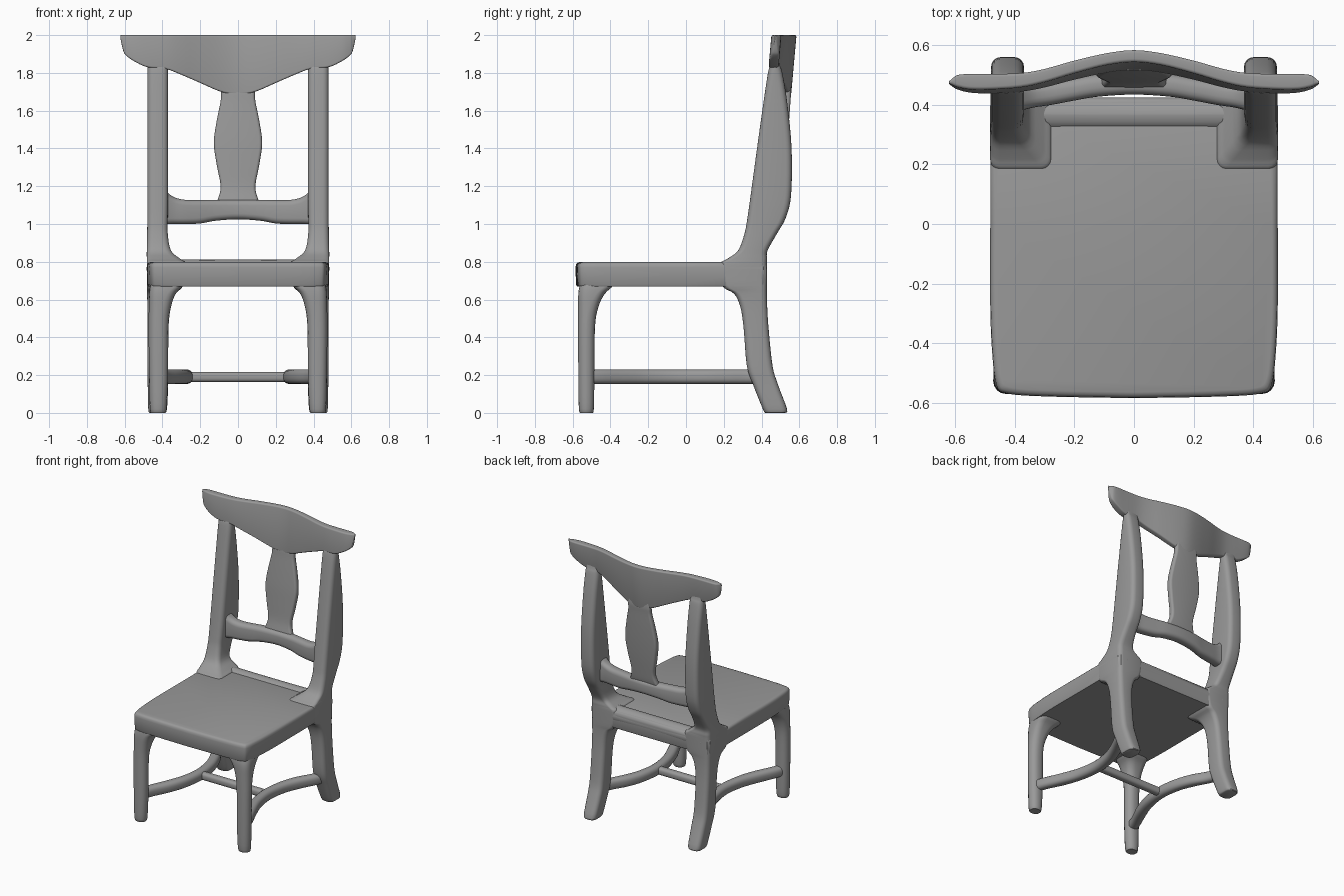
import bpy, bmesh, math
from mathutils import Vector

grey = bpy.data.materials.new("dark_grey")
grey.diffuse_color = (.32, .32, .32, 1)


def spline(keys, steps=4):
    """Catmull-Rom interpolation of number tuples."""
    pts = [Vector(k) for k in keys]
    pts = [pts[0]] + pts + [pts[-1]]
    out = []
    for p0, p1, p2, p3 in zip(pts, pts[1:], pts[2:], pts[3:]):
        for i in range(steps):
            t = i / steps
            out.append(0.5 * (2 * p1 + (p2 - p0) * t
                              + (2 * p0 - 5 * p1 + 4 * p2 - p3) * t * t
                              + (3 * p1 - p0 - 3 * p2 + p3) * t ** 3))
    return out + [pts[-1]]


def rounded_rect(a0, a1, b0, b1, r):
    r = min(r, (a1 - a0) * 0.48, (b1 - b0) * 0.48)
    corners = ((a1 - r, b1 - r), (a0 + r, b1 - r), (a0 + r, b0 + r), (a1 - r, b0 + r))
    return [(ca + r * math.cos((q + s / 4) * math.pi / 2),
             cb + r * math.sin((q + s / 4) * math.pi / 2))
            for q, (ca, cb) in enumerate(corners) for s in range(5)]


def skin(name, rings, mirror=False):
    """Bridge a list of equal rings and cap the ends."""
    bm = bmesh.new()
    loops = [[bm.verts.new(p) for p in ring] for ring in rings]
    n = len(loops[0])
    for lo, hi in zip(loops, loops[1:]):
        for i in range(n):
            j = (i + 1) % n
            bm.faces.new((lo[i], lo[j], hi[j], hi[i]))
    bm.faces.new(loops[0][::-1])
    bm.faces.new(loops[-1])
    bmesh.ops.recalc_face_normals(bm, faces=bm.faces)
    me = bpy.data.meshes.new(name)
    bm.to_mesh(me)
    bm.free()
    me.materials.append(grey)
    ob = bpy.data.objects.new(name, me)
    bpy.context.collection.objects.link(ob)
    if mirror:
        ob.modifiers.new("Mirror", 'MIRROR').use_mirror_merge = False
    return ob


def loft(name, axis, keys, r, mirror=False, lean=0.0):
    """Keys are (position along axis, a0, a1, b0, b1)."""
    rings = []
    for t, *box in spline(keys):
        ring = []
        for a, b in rounded_rect(*box, r):
            if axis == 'X':
                ring.append((t, a + lean * (b - 2), b))
            elif axis == 'Y':
                ring.append((a, t, b))
            else:
                ring.append((a, b, t))
        rings.append(ring)
    return skin(name, rings, mirror)


def both_sides(half):
    """Mirror keys given from x = 0 outwards."""
    return [(-k[0], *k[1:]) for k in half[:0:-1]] + half


# Seat slab with softly rounded front corners and top edge
half = spline([(0, -.585), (.28, -.58), (.425, -.57), (.462, -.542), (.476, -.44),
               (.483, -.28), (.483, 0)]) + [Vector((.483, .41)), Vector((.47, .425))]
plan = [tuple(p) for p in half] + [(-p[0], p[1]) for p in half[:0:-1]]
skin("seat", [[(x * s, (y + .08) * s - .08, z) for x, y in plan]
              for z, s in ((.67, .985), (.68, .995), (.77, 1), (.785, .995),
                           (.794, .982), (.798, .96))])
loft("seat_back_lip", 'X', [(-.42, .31, .428, .69, .814), (0, .31, .425, .69, .812),
                            (.42, .31, .428, .69, .814)], .056)

# Front legs, flaring into the seat
loft("front_leg", 'Z', [
    (0, .39, .455, -.555, -.5), (.02, .378, .466, -.567, -.488),
    (.2, .37, .471, -.57, -.485), (.45, .368, .473, -.571, -.482),
    (.56, .355, .472, -.571, -.464), (.63, .33, .47, -.57, -.43),
    (.675, .29, .464, -.563, -.385), (.72, .28, .45, -.55, -.38)], .045, True)

# Back legs running up into the raked back posts
loft("back_leg_and_post", 'Z', [
    (0, .388, .467, .42, .525), (.02, .376, .475, .407, .535),
    (.15, .37, .478, .355, .487), (.25, .37, .48, .322, .458),
    (.45, .368, .48, .305, .437), (.56, .358, .48, .288, .43),
    (.63, .332, .481, .255, .428), (.675, .29, .482, .19, .428),
    (.785, .275, .483, .18, .428), (.815, .305, .483, .218, .429),
    (.86, .355, .483, .276, .432),
    (.95, .372, .481, .31, .482), (1.03, .372, .48, .325, .527),
    (1.15, .37, .48, .342, .556), (1.4, .37, .48, .376, .559),
    (1.65, .37, .48, .411, .535), (1.8, .37, .48, .434, .51),
    (1.84, .372, .478, .446, .497), (1.88, .39, .47, .462, .487)], .032, True)

# Crest rail, bowed backwards with pointed ears
loft("crest_rail", 'X', both_sides([
    (0, .545, .585, 1.685, 2), (.09, .535, .575, 1.70, 2),
    (.2, .507, .55, 1.747, 2), (.3, .477, .522, 1.79, 2),
    (.38, .46, .508, 1.82, 2), (.48, .453, .505, 1.83, 2),
    (.55, .453, .505, 1.862, 2), (.59, .46, .502, 1.89, 2),
    (.607, .466, .493, 1.915, 2), (.622, .473, .479, 1.98, 2)]), .01, lean=.09)

# Vase-shaped splat
loft("back_splat", 'Z', [
    (1.08, -.13, .13, .452, .485), (1.13, -.107, .107, .46, .502),
    (1.2, -.092, .092, .472, .514), (1.31, -.112, .112, .482, .526),
    (1.43, -.128, .128, .492, .536), (1.55, -.112, .112, .503, .546),
    (1.65, -.092, .092, .513, .553), (1.7, -.09, .09, .518, .556),
    (1.75, -.085, .085, .527, .552)], .016)

# Lower back rail
loft("lower_back_rail", 'X', both_sides([
    (0, .435, .51, 1.025, 1.128), (.12, .428, .503, 1.017, 1.128),
    (.2, .415, .49, 1.003, 1.127), (.28, .4, .478, 1.0, 1.128),
    (.34, .391, .47, 1.0, 1.143), (.39, .378, .47, .998, 1.18)]), .03)

# Inward-curving side stretchers and the cross bar between them
loft("side_stretcher", 'Y', [
    (y, x - w, x + w, .153, .23) for y, x, w in (
        (-.54, .425, .035), (-.45, .395, .037), (-.33, .34, .04), (-.2, .295, .037),
        (-.05, .275, .035), (.1, .295, .037), (.22, .34, .04), (.32, .395, .037),
        (.4, .425, .035))], .03, True)
loft("cross_stretcher", 'X', [(-.28, -.077, -.023, .163, .217),
                              (.28, -.077, -.023, .163, .217)], .02)

bpy.ops.object.select_all(action='SELECT')
bpy.context.view_layer.objects.active = bpy.data.objects["seat"]
bpy.ops.object.shade_smooth_by_angle(angle=math.radians(40))
